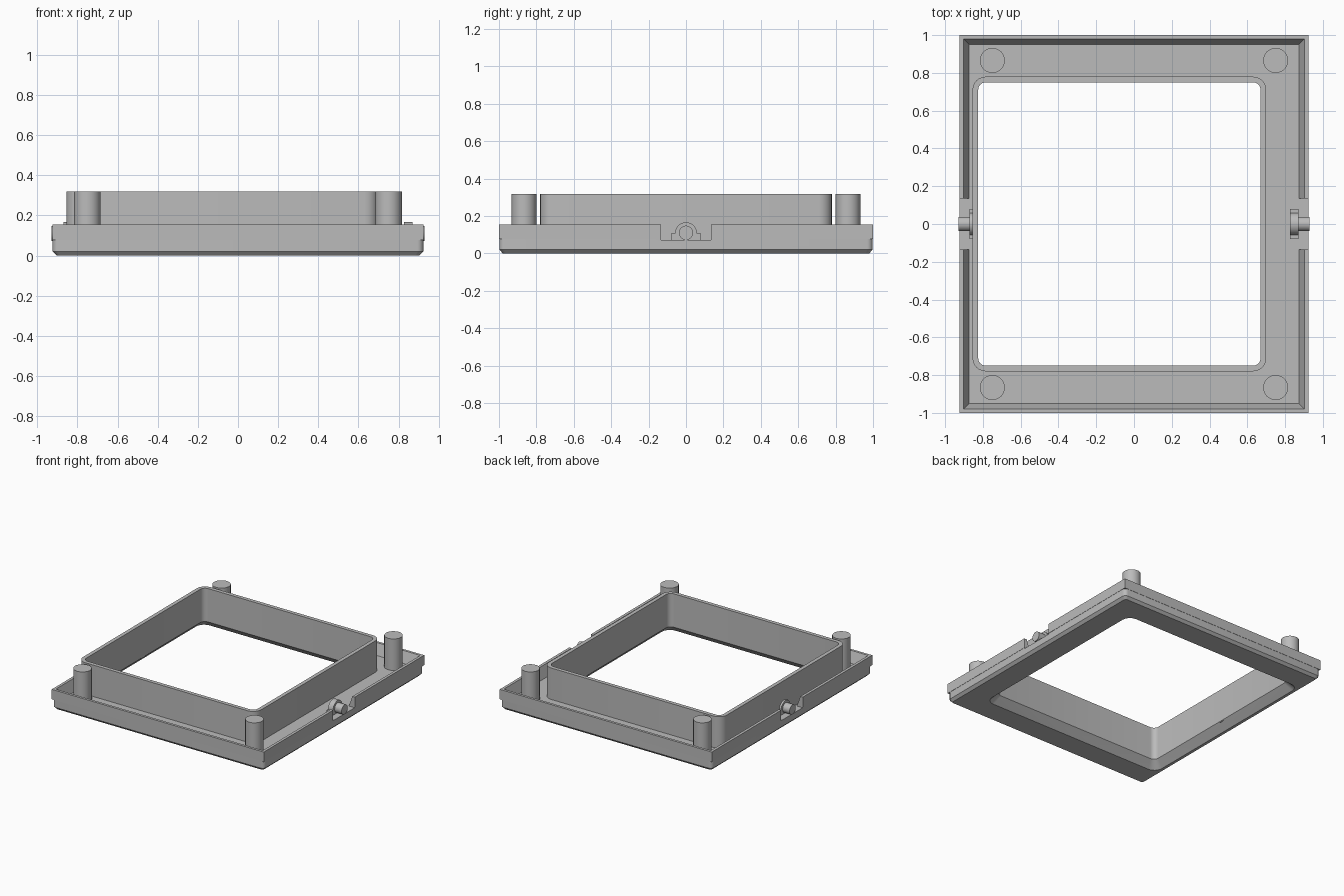
import bpy, bmesh, math

cube = bpy.data.objects.get("Cube")
if cube:
    bpy.data.objects.remove(cube, do_unlink=True)

grey = bpy.data.materials.new("plain_grey")
grey.use_nodes = True
colour = (0.5, 0.5, 0.5, 1)
grey.diffuse_color = colour
grey.node_tree.nodes["Principled BSDF"].inputs["Base Color"].default_value = colour

FLOOR, RIM, TOP = 0.07, 0.155, 0.318
STEPS = 6


def finish(bm, name, smooth=True):
    bmesh.ops.remove_doubles(bm, verts=bm.verts, dist=0.0002)
    bmesh.ops.recalc_face_normals(bm, faces=bm.faces)
    mesh = bpy.data.meshes.new(name)
    bm.to_mesh(mesh)
    bm.free()
    mesh.materials.append(grey)
    obj = bpy.data.objects.new(name, mesh)
    bpy.context.collection.objects.link(obj)
    bpy.ops.object.select_all(action='DESELECT')
    obj.select_set(True)
    bpy.context.view_layer.objects.active = obj
    if smooth:
        bpy.ops.object.shade_smooth_by_angle(angle=math.radians(30))
    return obj


def ring(bm, cx, hx, hy, z, r):
    """Rectangle loop with rounded corners."""
    verts = []
    for q, (sx, sy) in enumerate([(1, 1), (-1, 1), (-1, -1), (1, -1)]):
        for i in range(STEPS + 1):
            a = math.pi / 2 * (q + i / STEPS)
            verts.append(bm.verts.new((cx + sx * (hx - r) + r * math.cos(a),
                                       sy * (hy - r) + r * math.sin(a), z)))
    return verts


def box(name, x0, x1, hy, z0, z1):
    bm = bmesh.new()
    bmesh.ops.create_cube(bm, size=1)
    for v in bm.verts:
        v.co = ((x0 + x1) / 2 + v.co.x * (x1 - x0), v.co.y * 2 * hy,
                (z0 + z1) / 2 + v.co.z * (z1 - z0))
    return finish(bm, name, False)


def cylinder(name, radius, start, end):
    bm = bmesh.new()
    axis = end - start
    bmesh.ops.create_cone(bm, cap_ends=True, segments=40, radius1=radius,
                          radius2=radius, depth=axis.length)
    turn = axis.to_track_quat('Z', 'Y').to_matrix()
    for v in bm.verts:
        v.co = turn @ v.co + (start + end) / 2
    return finish(bm, name)


# Tray and window collar: one closed section swept around the frame
WX = -0.0775
bm = bmesh.new()
section = [
    (0, 0.903, 0.98, 0, 0.02),            # underside edge
    (WX, 0.8025, 0.805, 0, 0.07),         # flared window opening
    (WX, 0.7475, 0.75, 0.055, 0.04),
    (WX, 0.7475, 0.75, TOP, 0.04),        # collar
    (WX, 0.7775, 0.78, TOP, 0.07),
    (WX, 0.7775, 0.78, FLOOR, 0.07),
    (0, 0.873, 0.95, FLOOR, 0),           # sloped inside of the rim
    (0, 0.903, 0.98, RIM, 0),
    (0, 0.925, 1.0, RIM, 0),
    (0, 0.925, 1.0, 0.077, 0),            # square upper, rounded lower corners
    (0, 0.923, 0.998, 0.077, 0.03),
    (0, 0.923, 0.998, 0.02, 0.03),
]
loops = [ring(bm, *s) for s in section]
for a, b in zip(loops, loops[1:] + loops[:1]):
    n = len(a)
    for i in range(n):
        j = (i + 1) % n
        bm.faces.new((a[i], a[j], b[j], b[i]))
tray = finish(bm, "tray_frame")

from mathutils import Vector

for side, s in (("left", 1), ("right", -1)):
    # Gap in the rim
    x0, x1 = sorted((s * 0.864, s * 1.1))
    cutter = box("rim_cutter", x0, x1, 0.135, FLOOR + 0.0005, 0.25)
    cutter.hide_render = True
    mod = tray.modifiers.new("gap", 'BOOLEAN')
    mod.operation, mod.solver, mod.object = 'DIFFERENCE', 'EXACT', cutter
    bpy.context.view_layer.objects.active = tray
    bpy.ops.object.modifier_apply(modifier=mod.name)
    bpy.data.objects.remove(cutter, do_unlink=True)

    # Pivot pin with its bearing
    x0, x1 = sorted((s * 0.827, s * 0.87))
    box(side + "_bearing_base", x0, x1, 0.08, FLOOR - 0.01, 0.107)
    cylinder(side + "_bearing_arch", 0.059, Vector((x0, 0, 0.107)), Vector((x1, 0, 0.107)))
    cylinder(side + "_pivot_pin", 0.038, Vector((s * 0.85, 0, 0.11)), Vector((s * 0.93, 0, 0.11)))

    # Corner posts
    for end, t in (("front", -1), ("back", 1)):
        p = Vector((s * 0.75, t * 0.866, FLOOR - 0.01))
        cylinder(f"{end}_{side}_post", 0.066, p, Vector((p.x, p.y, TOP)))
